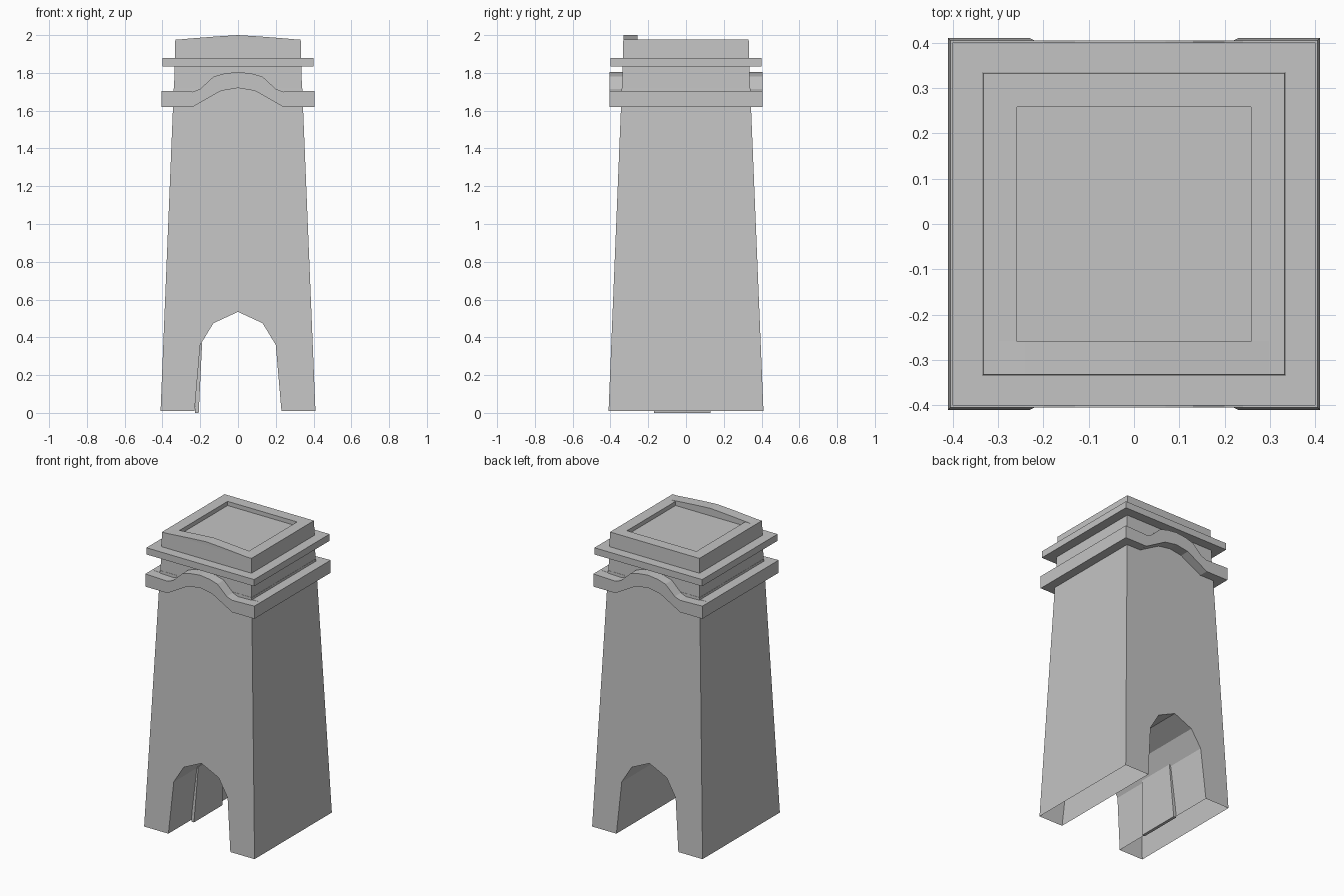
import bpy
import bmesh

if "Cube" in bpy.data.objects:
    bpy.data.objects.remove(bpy.data.objects["Cube"], do_unlink=True)

stone = bpy.data.materials.new("grey stone")
stone.use_nodes = True
GREY = (0.55, 0.55, 0.55, 1)
stone.diffuse_color = GREY
stone.node_tree.nodes["Principled BSDF"].inputs["Base Color"].default_value = GREY


def finish(name, bm):
    """Turn a bmesh into a flat-shaded stone object."""
    bmesh.ops.recalc_face_normals(bm, faces=bm.faces)
    mesh = bpy.data.meshes.new(name)
    bm.to_mesh(mesh)
    bm.free()
    mesh.materials.append(stone)
    obj = bpy.data.objects.new(name, mesh)
    bpy.context.collection.objects.link(obj)
    return obj


def mirrored(points):
    """Complete a left-to-centre outline with its right half."""
    return points + [(-x, z) for x, z in reversed(points) if x]


def prism(name, outline, depth_front, depth_back, skip=()):
    """Join a front and a back copy of an x-z outline; skip lists open sides."""
    bm = bmesh.new()
    front = [bm.verts.new((x, depth_front(z), z)) for x, z in outline]
    back = [bm.verts.new((x, depth_back(z), z)) for x, z in outline]
    bm.faces.new(front)
    bm.faces.new(back[::-1])
    n = len(outline)
    for i in range(n):
        if i not in skip:
            j = (i + 1) % n
            bm.faces.new((front[i], back[i], back[j], front[j]))
    return finish(name, bm)


def rings(name, levels, cap_bottom=True, cap_top=True):
    """Stack square rings given as (half width, height)."""
    bm = bmesh.new()
    loops = [[bm.verts.new((sx * h, sy * h, z))
              for sx, sy in ((-1, -1), (1, -1), (1, 1), (-1, 1))] for h, z in levels]
    for low, high in zip(loops, loops[1:]):
        for i in range(4):
            j = (i + 1) % 4
            bm.faces.new((low[i], low[j], high[j], high[i]))
    if cap_bottom:
        bm.faces.new(loops[0])
    if cap_top:
        bm.faces.new(loops[-1])
    return finish(name, bm)


# Tapered shaft with an arched passage, open underneath the two legs
BASE, SHOULDER = 0.01, 1.72
FOOT, NECK = 0.41, 0.34


def half(z):
    return FOOT + (NECK - FOOT) * (z - BASE) / (SHOULDER - BASE)


arch = mirrored([(-0.23, BASE), (-0.2, 0.36), (-0.13, 0.475), (0, 0.535)])
outline = [(-FOOT, BASE)] + arch + [(FOOT, BASE), (NECK, SHOULDER), (-NECK, SHOULDER)]
prism("tower_shaft", outline, lambda z: -half(z), half, skip=(0, len(arch)))

# Thin door panel on one wall of the passage
bm = bmesh.new()
corners = []
for z, x, y0, y1 in ((0, -0.208, -0.17, 0.13), (0.37, -0.19, -0.15, 0.11)):
    corners.append([bm.verts.new(p) for p in
                    ((x - 0.02, y0, z), (x, y0, z), (x, y1, z), (x - 0.02, y1, z))])
for i in range(4):
    j = (i + 1) % 4
    bm.faces.new((corners[0][i], corners[0][j], corners[1][j], corners[1][i]))
bm.faces.new(corners[0])
bm.faces.new(corners[1])
finish("passage_door", bm)

# Lower cornice: arched bands front and back, straight bands on the sides
R = 0.405
under = mirrored([(-R, 1.62), (-0.24, 1.62), (-0.09, 1.705), (0, 1.72)])
over = mirrored([(-R, 1.705), (-0.24, 1.7), (-0.2, 1.715), (-0.13, 1.78), (-0.07, 1.797), (0, 1.805)])
band = under + over[::-1]
for side, label in ((-1, "front"), (1, "back")):
    prism("cornice_" + label, band, lambda z: side * R, lambda z: side * 0.335)
for side, label in ((1, "left"), (-1, "right")):
    strip = [(side * 0.335, 1.62), (side * R, 1.62), (side * R, 1.705), (side * 0.335, 1.705)]
    prism("cornice_" + label, strip, lambda z: -0.335, lambda z: 0.335)

# Upper cornice slab
rings("upper_cornice", [(0.4, 1.835), (0.4, 1.88)])

# Crown with a sunken roof panel inside a raised rim
rings("crown", [(0.339, 1.7), (0.332, 1.978), (0.258, 1.978), (0.258, 1.95)], cap_bottom=False)

# Low gable on the front rim
gable = mirrored([(-0.332, 1.975), (-0.24, 1.983), (-0.11, 1.993), (0, 2.0)])
prism("front_gable", gable, lambda z: -0.332, lambda z: -0.258)
